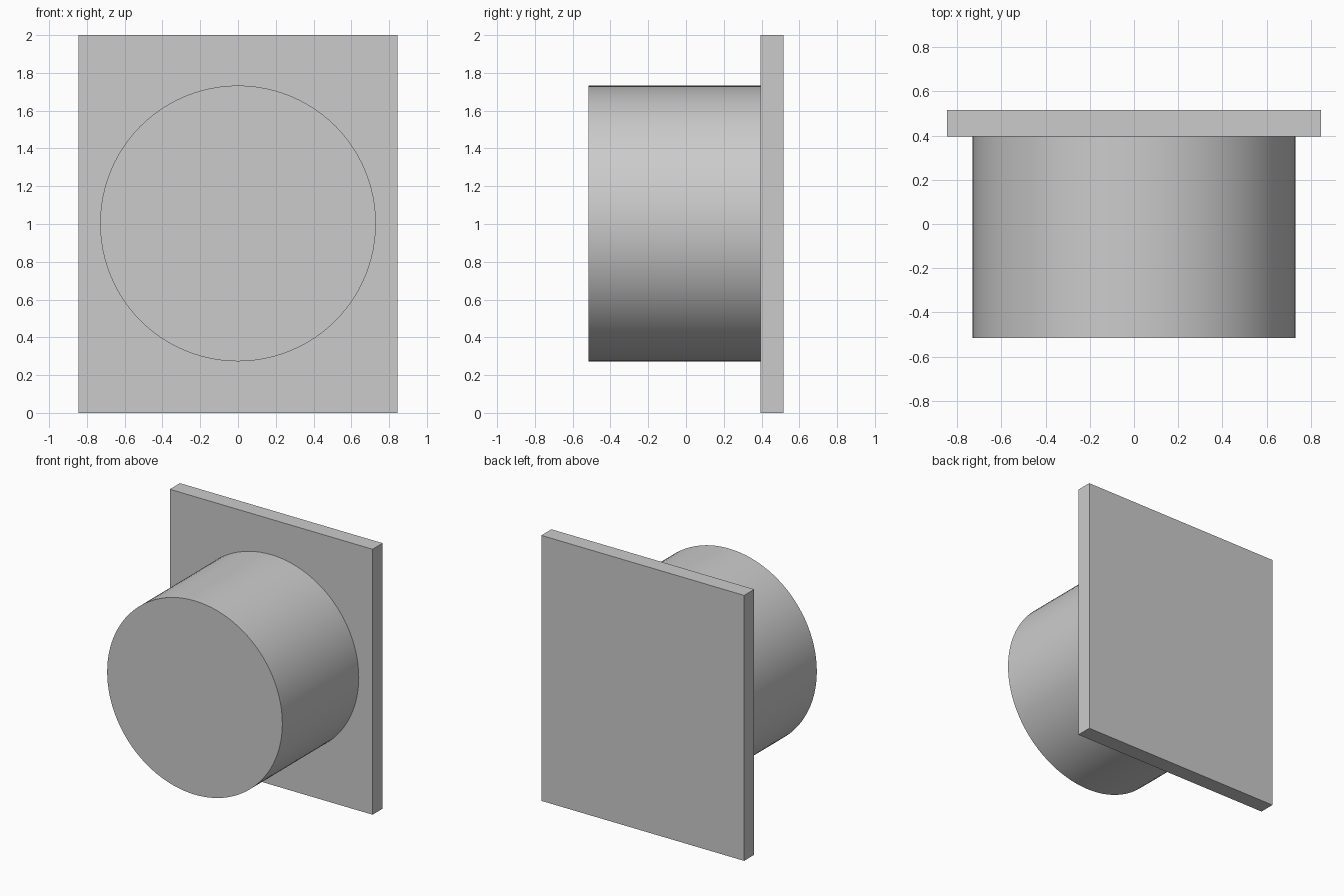
import bpy
from math import pi, radians

cube = bpy.data.objects.get("Cube")
if cube:
    bpy.data.objects.remove(cube, do_unlink=True)

# Single plain grey
grey = bpy.data.materials.new("plain_grey")
grey.use_nodes = True
colour = (0.6, 0.6, 0.6, 1)
grey.diffuse_color = colour
grey.node_tree.nodes["Principled BSDF"].inputs["Base Color"].default_value = colour

FRONT, PLATE_FRONT, BACK = -0.515, 0.395, 0.515

# Upright rectangular back plate
bpy.ops.mesh.primitive_cube_add(size=1, location=(0, (PLATE_FRONT + BACK) / 2, 1))
plate = bpy.context.object
plate.name = "back_plate"
plate.scale = (1.69, BACK - PLATE_FRONT, 2)
bpy.ops.object.transform_apply(location=False, rotation=False, scale=True)
plate.data.materials.append(grey)

# Round drum projecting forward from the plate
bpy.ops.mesh.primitive_cylinder_add(
    vertices=96, radius=0.73, depth=PLATE_FRONT - FRONT,
    location=(0, (FRONT + PLATE_FRONT) / 2, 1.003), rotation=(pi / 2, 0, 0))
drum = bpy.context.object
drum.name = "round_drum"
drum.data.materials.append(grey)
bpy.ops.object.shade_smooth_by_angle(angle=radians(30))
